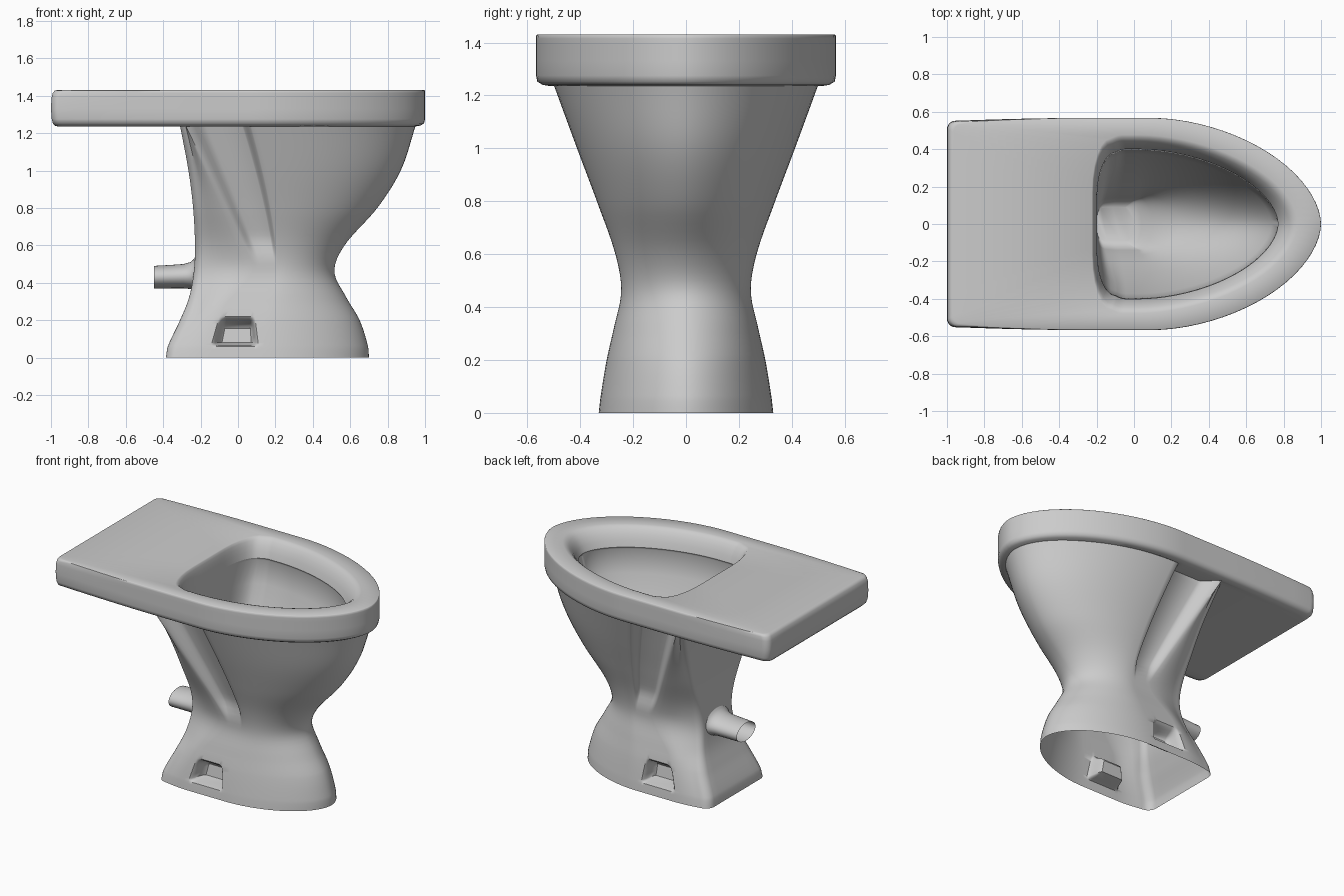
import bpy
import bmesh
import math

cube = bpy.data.objects.get("Cube")
if cube:
    bpy.data.objects.remove(cube, do_unlink=True)

# Single glazed ceramic colour
ceramic = bpy.data.materials.new("grey_ceramic")
ceramic.use_nodes = True
GREY = (0.6, 0.6, 0.6, 1.0)
ceramic.diffuse_color = GREY
ceramic.node_tree.nodes["Principled BSDF"].inputs["Base Color"].default_value = GREY


def lerp(a, b, t):
    return a + (b - a) * t


def smooth(t):
    t = min(max(t, 0), 1)
    return t * t * (3 - 2 * t)


def loft(name, rings, cap_end=False, angle=40):
    """Skin a list of closed rings that share one point count."""
    bm = bmesh.new()
    rows = [[bm.verts.new(p) for p in ring] for ring in rings]
    n = len(rows[0])
    for a, b in zip(rows, rows[1:]):
        for i in range(n):
            j = (i + 1) % n
            bm.faces.new((b[i], b[j], a[j], a[i]))
    if cap_end:
        bm.faces.new(list(reversed(rows[-1])))
    mesh = bpy.data.meshes.new(name)
    bm.to_mesh(mesh)
    bm.free()
    mesh.materials.append(ceramic)
    obj = bpy.data.objects.new(name, mesh)
    bpy.context.collection.objects.link(obj)
    bpy.ops.object.select_all(action="DESELECT")
    obj.select_set(True)
    bpy.context.view_layer.objects.active = obj
    bpy.ops.object.shade_smooth_by_angle(angle=math.radians(angle))


def d_ring(z, back, front, width, back_width, xs, rx, ry, x1, x2,
           depth=0.0, soft=(0.2, 0.2), p=1.85):
    """D outline: square back, straight sides with an optional dent x1..x2, oval nose."""
    half = [(back, (back_width - ry) * k / 4) for k in range(4)]
    for k in range(7):
        a = math.pi / 2 * k / 6
        half.append((back + rx - rx * math.cos(a), back_width - ry + ry * math.sin(a)))
    for k in range(1, 5):
        t = k / 5
        half.append((lerp(back + rx, x1, t), lerp(back_width, width, math.sin(t * math.pi / 2))))
    # Dent with soft shoulders
    for k in range(6):
        half.append((lerp(x1, x2, soft[0] * k / 5), width - depth * smooth(k / 5)))
    for k in range(6):
        half.append((lerp(x2, x1, soft[1] * (1 - k / 5)), width - depth * smooth(1 - k / 5)))
    steps = 20
    for k in range(steps + 1):
        a = math.pi / 2 * k / steps
        half.append((xs + (front - xs) * math.sin(a) ** (2 / p),
                     width * math.cos(a) ** (2 / p) if k < steps else 0))
    mirrored = [(x, -y) for x, y in reversed(half[1:-1])]
    return [(x, y, z) for x, y in half + mirrored]


def bowl_ring(z, front, width, back=-0.198):
    """Outline of the opening and the bowl: bowed back, oval nose."""
    rx, nose = min(0.1, width * 0.3), min(0.03, front - 0.05)
    start = back + rx
    return d_ring(z, back, front, width, width * 0.96, nose, rx, width * 0.6,
                  lerp(start, nose, 0.4), lerp(start, nose, 0.8), p=1.8)


# Pedestal silhouette: z, back, front, half width, back half width, nose start, corner
PROFILE = [
    (0.00, -0.385, 0.70, 0.33, 0.31, 0.14, 0.06),
    (0.06, -0.375, 0.695, 0.323, 0.30, 0.14, 0.06),
    (0.20, -0.31, 0.65, 0.30, 0.265, 0.15, 0.06),
    (0.32, -0.262, 0.58, 0.273, 0.22, 0.18, 0.05),
    (0.46, -0.236, 0.515, 0.245, 0.19, 0.22, 0.05),
    (0.60, -0.23, 0.57, 0.267, 0.21, 0.22, 0.05),
    (0.80, -0.24, 0.745, 0.337, 0.29, 0.20, 0.04),
    (1.00, -0.265, 0.87, 0.412, 0.37, 0.16, 0.04),
    (1.24, -0.31, 0.95, 0.50, 0.47, 0.10, 0.03),
]


def profile_at(z):
    """Smooth interpolation of the silhouette table."""
    i = max(k for k in range(len(PROFILE) - 1) if PROFILE[k][0] <= z)
    a, b = PROFILE[i], PROFILE[i + 1]
    before, after = PROFILE[max(i - 1, 0)], PROFILE[min(i + 2, len(PROFILE) - 1)]
    h = b[0] - a[0]
    t = (z - a[0]) / h
    out = []
    for c in range(1, 7):
        ma = (b[c] - before[c]) / (b[0] - before[0]) * h
        mb = (after[c] - a[c]) / (after[0] - a[0]) * h
        out.append((2 * t**3 - 3 * t**2 + 1) * a[c] + (t**3 - 2 * t**2 + t) * ma
                   + (3 * t**2 - 2 * t**3) * b[c] + (t**3 - t**2) * mb)
    return out


def side_dent(z):
    """Fixing pocket near the floor, triangular hollow behind the bowl above."""
    if z <= 0.22:
        t = max(0, (z - 0.06) / 0.16)
        amount = min(smooth((z - 0.06) / 0.02), smooth((0.225 - z) / 0.07))
        return lerp(-0.145, -0.10, t), lerp(0.11, 0.09, t), 0.10 * amount, (0.22, 0.15)
    if z <= 0.5:
        t = smooth((z - 0.22) / 0.28)
        return lerp(-0.10, 0.08, t), lerp(0.09, 0.21, t), 0, (0.3, 0.15)
    t = (z - 0.5) / 0.74
    return (lerp(0.08, -0.28, t), lerp(0.21, 0.07, t ** 1.5),
            0.085 * smooth(t * 5) * lerp(0.35, 1, t), (0.32, 0.14))


# Pedestal, an open-bottomed shell
levels = [0, 0.02, 0.045, 0.06, 0.066, 0.073, 0.08, 0.11, 0.14, 0.155]
levels += [0.17, 0.18, 0.19, 0.2, 0.21, 0.22]
levels += [0.22 + 0.028 * k for k in range(1, 11)]
levels += [0.5 + 0.74 * k / 24 for k in range(1, 25)]
pedestal = []
for z in levels:
    z = min(z, 1.24)
    back, front, width, back_width, xs, r = profile_at(z)
    pedestal.append(d_ring(z, back, front, width, back_width, xs, r, r, *side_dent(z)))
loft("pedestal", pedestal)

# Thick rim slab: soft lower edge, crisp top edge, rounded back edge
rim = [pedestal[-1]]
for z, inset, back_inset in ((1.235, 0.055, 0.04), (1.24, 0.025, 0.02), (1.252, 0.005, 0.01),
                             (1.275, 0, 0.004), (1.33, 0, 0), (1.39, 0, 0.003),
                             (1.415, 0, 0.01), (1.427, 0.001, 0.02), (1.43, 0.005, 0.035)):
    rim.append(d_ring(z, back_inset - 1, 1 - inset, 0.567 - inset, 0.552 - inset - back_inset / 3,
                      0.1, 0.045, 0.045, -0.27, 0.07, p=1.8))
for z, grow in ((1.43, 0.09), (1.425, 0.072), (1.41, 0.053), (1.385, 0.033), (1.35, 0.014), (1.31, 0)):
    rim.append(bowl_ring(z, 0.77 + grow * 1.2, 0.40 + grow * 0.85, -0.198 - grow * 0.3))
loft("rim_slab", rim, angle=50)

# Bowl lining tucked under the lip, narrowing to the drain at the back
lining = [rim[-1]]
for z, front, width in ((1.295, 0.78, 0.408), (1.15, 0.735, 0.372), (1.0, 0.66, 0.322),
                        (0.85, 0.55, 0.265), (0.73, 0.40, 0.21), (0.64, 0.24, 0.165),
                        (0.57, 0.10, 0.14), (0.52, 0.04, 0.12), (0.50, 0.0, 0.09)):
    lining.append(bowl_ring(z, front, width))
loft("bowl_lining", lining, cap_end=True, angle=50)

# Waste outlet, an open tube flaring into the back wall
outlet = []
for x, ry, top in ((-0.45, 0.10, 0.49), (-0.36, 0.102, 0.495), (-0.29, 0.105, 0.50),
                   (-0.255, 0.112, 0.51), (-0.237, 0.125, 0.525), (-0.225, 0.14, 0.545)):
    bottom = 0.37 - max(0, ry - 0.105) * 0.5
    mid, rz = (top + bottom) / 2, (top - bottom) / 2
    outlet.append([(x, ry * math.cos(a), mid + rz * math.sin(a))
                   for a in (-2 * math.pi * k / 32 for k in range(32))])
loft("outlet_pipe", outlet)
